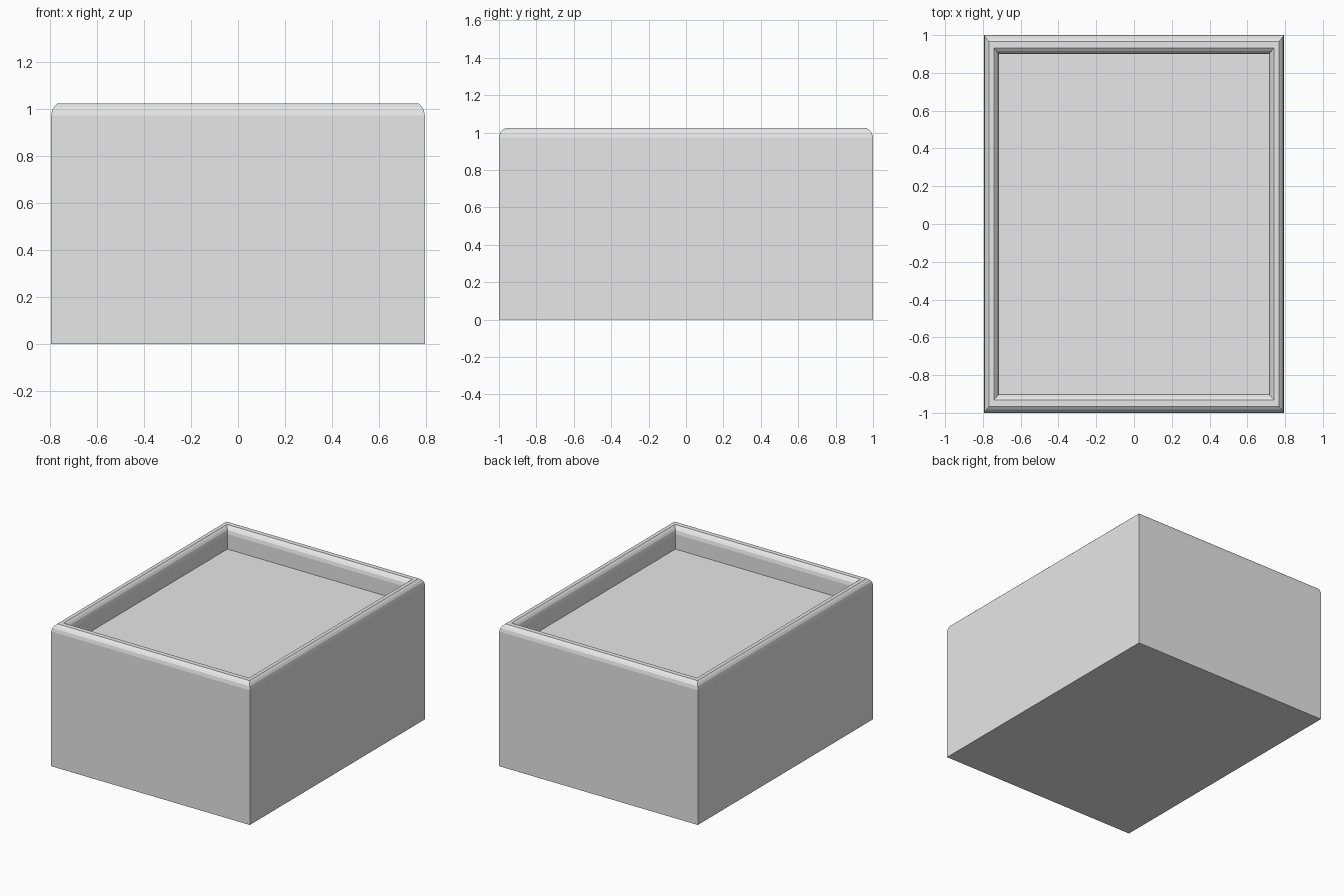
import bpy
import bmesh

cube = bpy.data.objects.get("Cube")
if cube:
    bpy.data.objects.remove(cube, do_unlink=True)

HALF_X, HALF_Y = 0.795, 1.0
WALL_X, WALL_Y = 0.08, 0.10
FLOOR_Z = 0.865

# Single plain grey finish
grey = bpy.data.materials.new("light_grey")
grey.use_nodes = True
colour = (0.8, 0.8, 0.8, 1)
grey.diffuse_color = colour
grey.node_tree.nodes["Principled BSDF"].inputs["Base Color"].default_value = colour

# Rounded half of the rim: (fraction of wall thickness, height)
rim = [(0, 0.974), (0.06, 0.998), (0.17, 1.012), (0.33, 1.024)]
inner_rim = [(1 - t, z) for t, z in reversed(rim)]
profile = [(0, 0)] + rim + inner_rim + [(1, FLOOR_Z)]


def rectangle(bm, t, z):
    x, y = HALF_X - WALL_X * t, HALF_Y - WALL_Y * t
    return [bm.verts.new((sx * x, sy * y, z))
            for sx, sy in ((-1, -1), (1, -1), (1, 1), (-1, 1))]


# Box body: mitred wall profile, closed by the base and the recessed floor
bm = bmesh.new()
rings = [rectangle(bm, t, z) for t, z in profile]
for low, high in zip(rings, rings[1:]):
    for i in range(4):
        j = (i + 1) % 4
        bm.faces.new((low[i], low[j], high[j], high[i]))
bm.faces.new(rings[0][::-1])
bm.faces.new(rings[-1])
bmesh.ops.recalc_face_normals(bm, faces=bm.faces)

mesh = bpy.data.meshes.new("box_body")
bm.to_mesh(mesh)
bm.free()
mesh.materials.append(grey)
body = bpy.data.objects.new("box_body", mesh)
bpy.context.collection.objects.link(body)
